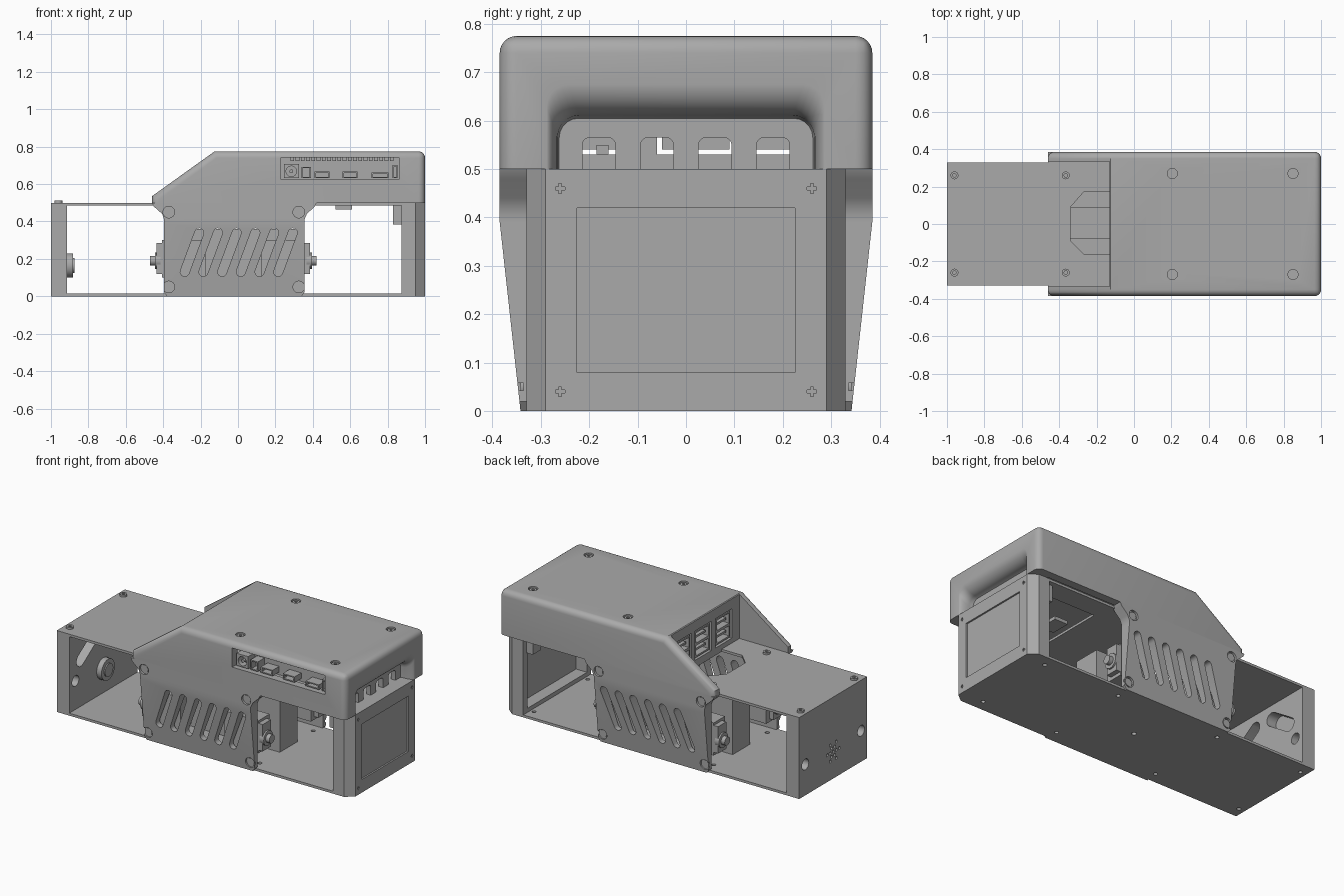
import bpy, bmesh, math
from mathutils import Vector

old = bpy.data.objects.get("Cube")
if old:
    bpy.data.objects.remove(old)

grey = bpy.data.materials.new("plain grey")
grey.use_nodes = True
grey.diffuse_color = (0.4, 0.4, 0.4, 1)
grey.node_tree.nodes["Principled BSDF"].inputs["Base Color"].default_value = (0.4, 0.4, 0.4, 1)


# ---------- helpers ----------
def finish(bm, name):
    bmesh.ops.recalc_face_normals(bm, faces=bm.faces)
    me = bpy.data.meshes.new(name)
    bm.to_mesh(me)
    bm.free()
    me.materials.append(grey)
    ob = bpy.data.objects.new(name, me)
    bpy.context.collection.objects.link(ob)
    return ob


def loft_bm(rings):
    bm = bmesh.new()
    rows = [[bm.verts.new(p) for p in ring] for ring in rings]
    n = len(rows[0])
    for a, b in zip(rows, rows[1:]):
        for i in range(n):
            j = (i + 1) % n
            bm.faces.new((a[i], a[j], b[j], b[i]))
    bm.faces.new(rows[0])
    bm.faces.new(rows[-1][::-1])
    return bm


def place(pts, axis, d):
    k = "xyz".index(axis)
    return [p[:k] + (d,) + p[k:] for p in pts]


def prism(name, pts, axis, a, b):
    return finish(loft_bm([place(pts, axis, a), place(pts, axis, b)]), name)


def box(name, x, y, z):
    return prism(name, [(x[0], y[0]), (x[1], y[0]), (x[1], y[1]), (x[0], y[1])], "z", *z)


def circle(u, v, r, n=24):
    return [(u + r * math.cos(t * math.tau / n), v + r * math.sin(t * math.tau / n)) for t in range(n)]


def cyl(name, u, v, r, axis, a, b):
    return prism(name, circle(u, v, r), axis, a, b)


def capsule(p, q, r, n=8):
    base = math.atan2(q[1] - p[1], q[0] - p[0])
    pts = []
    for c, off in ((q, -math.pi / 2), (p, math.pi / 2)):
        for i in range(n + 1):
            t = base + off + math.pi * i / n
            pts.append((c[0] + r * math.cos(t), c[1] + r * math.sin(t)))
    return pts


def arch(cy, w, bottom, top, r, n=5):
    pts = [(cy - w, bottom), (cy + w, bottom)]
    for s, start in ((1, 0), (-1, math.pi / 2)):
        for i in range(n + 1):
            t = start + math.pi / 2 * i / n
            pts.append((cy + s * (w - r) + r * math.cos(t), top - r + r * math.sin(t)))
    return pts


def cut(ob, *cutters):
    bpy.context.view_layer.objects.active = ob
    for c in cutters:
        m = ob.modifiers.new("cut", "BOOLEAN")
        m.operation, m.solver, m.object = "DIFFERENCE", "EXACT", c
        bpy.ops.object.modifier_apply(modifier=m.name)
        bpy.data.objects.remove(c)


# ---------- chassis plates ----------
outline = [(-1, -.33), (.95, -.33), (1, -.29), (1, .29), (.95, .33), (-1, .33)]
base = prism("base_plate", outline, "z", 0, .015)
for x in (-.96, -.37, .33, .85):
    cut(base, *[cyl("hole", x, y, .012, "z", -.1, .1) for y in (-.26, .26)])
cut(base, cyl("hole", 0, 0, .014, "z", -.1, .1))

deck = prism("deck_plate", outline, "z", .485, .5)
hatch = [(-.34, -.09), (-.34, .09), (-.27, .17), (-.13, .17), (-.13, -.16), (-.27, -.16)]
cut(deck, prism("hatch", hatch, "z", .4, .6), box("window", (.45, .8), (-.2, .2), (.4, .6)))
for x in (-.96, -.365):
    for y in (-.26, .26):
        screw = cyl("deck_screw", x, y, .021, "z", .49, .512)
        cut(screw, prism("hex", circle(x, y, .01, 6), "z", .503, .6))

# ---------- rear wall with speaker grille ----------
rear = box("rear_wall", (-1, -.915), (-.33, .33), (.015, .485))
cut(rear, *[cyl("hole", y, .19, .033, "x", -1.1, -.8) for y in (-.27, .27)])
for s in (-1, 1):
    cut(rear, prism("pocket", capsule((s * .07, .4), (s * .22, .3), .04), "x", -.98, -.8))
cut(rear, cyl("grille", 0, .165, .009, "x", -1.1, -.97))
for k in range(6):
    for r in (.03, .058):
        t = k * math.tau / 6
        cut(rear, cyl("grille", r * math.cos(t), .165 + r * math.sin(t), .009, "x", -1.1, -.97))
cyl("speaker", 0, .165, .065, "x", -.92, -.882)
cyl("speaker_magnet", 0, .165, .04, "x", -.89, -.875)

# ---------- front display block ----------
nose = [(.875, -.33)] + outline[1:5] + [(.875, .33)]
display = prism("display_housing", nose, "z", .015, .485)
cut(display, box("pocket", (.8, .95), (-.29, .29), (.04, .46)),
    box("screen_recess", (.99, 1.1), (-.225, .225), (.08, .42)))
for y in (-.26, .26):
    for z in (.04, .46):
        cut(display, box("cross", (.995, 1.1), (y - .01, y + .01), (z - .003, z + .003)),
            box("cross", (.995, 1.1), (y - .003, y + .003), (z - .01, z + .01)))
    box("deck_bracket", (.83, .88), (y - .04, y + .04), (.385, .485))
box("underside_sensor", (.52, .61), (-.06, .06), (.465, .486))

# ---------- battery and servos ----------
box("battery_box", (-.38, .34), (-.08, .09), (.015, .36))
for sx in (-1, 1):
    off = -.025
    for sy in (-1, 1):
        def xs(a, b):
            return sorted((sx * a + off, sx * b + off))
        box("servo_body", xs(.15, .38), sorted((sy * .2, sy * .31)), (.1, .3))
        box("servo_flange", xs(.38, .41), sorted((sy * .23, sy * .31)), (.12, .285))
        cyl("servo_horn", sy * .27, .19, .045, "x", *xs(.39, .42))
        cyl("servo_shaft", sy * .27, .19, .026, "x", *xs(.41, .445))

# ---------- slotted side panels ----------
shape = [(-.38, 0), (.34, 0), (.355, .02), (.355, .41), (.368, .44), (.41, .48), (.42, .5),
         (-.46, .5), (-.45, .48), (-.405, .44), (-.395, .41), (-.395, .02)]
for side in (-1, 1):
    bm = loft_bm([place(shape, "y", side * .318), place(shape, "y", side * .385)])
    bmesh.ops.bisect_plane(bm, geom=bm.verts[:] + bm.edges[:] + bm.faces[:],
                           plane_co=(0, 0, .39), plane_no=(0, 0, 1))
    for v in bm.verts:
        if abs(v.co.y) > .35 and v.co.z < .39:
            v.co.y = side * (.342 + v.co.z * .11)
    panel = finish(bm, "side_panel")
    for i in range(6):
        x = -.285 + i * .1
        slot = capsule((x, .13), (x + .078, .34), .024)
        cut(panel, prism("slot", slot, "y", side * .25, side * .45))
    for x in (-.37, .325):
        for z, depth in ((.05, .336), (.45, .372)):
            cut(panel, cyl("bore", x, z, .031, "y", side * depth, side * .45))
            cyl("panel_screw", x, z, .024, "y", side * (depth - .01), side * (depth + .006))

# ---------- rounded top cover ----------
profile = [(-.46, .4), (-.46, .535), (-.125, .775), (1, .775), (1, .4)]
bm = loft_bm([place(profile, "y", -.385), place(profile, "y", .385)])


def rounded(e):
    a, b = (v.co for v in e.verts)
    across = abs(a.y - b.y) > .1
    return max(a.z, b.z) > .5 and not (across and a.x < .9)


bmesh.ops.bevel(bm, geom=[e for e in bm.edges if rounded(e)], offset=.035, segments=6,
                profile=.5, affect="EDGES", clamp_overlap=False)
cutgeo = bmesh.ops.bisect_plane(bm, geom=bm.verts[:] + bm.edges[:] + bm.faces[:],
                                plane_co=(0, 0, .5), plane_no=(0, 0, -1), clear_outer=True)
bmesh.ops.holes_fill(bm, edges=[e for e in bm.edges if e.is_boundary])
cover = finish(bm, "top_cover")
cut(cover, box("rear_gap", (-1, -.13), (-.333, .333), (.4, 1)),
    box("cavity", (-.1, .89), (-.335, .335), (.4, .745)),
    box("port_opening", (.23, .86), (-.5, -.3), (.625, .742)))

# visor opening with a rounded lip, and slots in the wall behind it
rings = [place(arch(0, .262, .4, .605, .04), "x", .92)]
for i in range(9):
    t = math.pi / 2 * (1 - i / 8)
    z = .68 - .07 * math.sin(t)
    rings.append(place(arch(0, .265 + (z - .61) * .35, .4, z, .045), "x", .93 + .0705 * math.cos(t)))
rings.append(place(arch(0, .29, .4, .682, .045), "x", 1.05))
cut(cover, finish(loft_bm(rings), "visor_cut"))
for y in (-.18, -.06, .06, .18):
    cut(cover, prism("slot", arch(y, .034, .45, .565, .015), "x", .85, .96))
for x in (.205, .85):
    for y in (-.27, .27):
        cut(cover, cyl("bore", x, y, .027, "z", .762, .9))
        screw = cyl("cover_screw", x, y, .02, "z", .75, .77)
        cut(screw, prism("hex", circle(x, y, .01, 6), "z", .764, .9))

# ---------- circuit board and ports ----------
box("circuit_board", (-.11, .88), (-.33, .33), (.6, .615))
box("port_backing", (.22, .87), (-.3, -.29), (.61, .745))
for x, w, h in ((.285, .04, .075), (.365, .025, .06), (.45, .04, .035), (.6, .04, .035),
                (.76, .045, .03), (.84, .014, .07)):
    port = box("side_port", (x - w, x + w), (-.365, -.29), (.632, .632 + h))
    if x < .3:
        cut(port, cyl("jack", x, .668, .028, "y", -.4, -.32))
        cyl("jack_pin", x, .668, .01, "y", -.36, -.3)
    else:
        cut(port, box("mouth", (x - w + .007, x + w - .007), (-.4, -.32), (.639, .625 + h)))
for i in range(20):
    x = .28 + i * .028
    box("header_pin", (x, x + .02), (-.35, -.3), (.722, .745))
for y in (.21, .02, -.18):
    cut(cover, box("port_hole", (-.2, -.09), (y - .08, y + .08), (.53, .71)))
    port = box("rear_port", (-.125, .05), (y - .07, y + .07), (.54, .7))
    for z in (.55, .628):
        cut(port, box("mouth", (-.2, -.02), (y - .06, y + .06), (z, z + .062)))
        box("port_tongue", (-.115, -.01), (y - .045, y + .045), (z + .025, z + .038))
box("memory_card", (.85, .9), (-.185, -.16), (.53, .55))

# ---------- shading ----------
bpy.ops.object.select_all(action="DESELECT")
for ob in bpy.context.scene.objects:
    if ob.type == "MESH" and ob.data.materials and ob.data.materials[0] == grey:
        ob.select_set(True)
        bpy.context.view_layer.objects.active = ob
bpy.ops.object.shade_smooth_by_angle(angle=math.radians(35))
